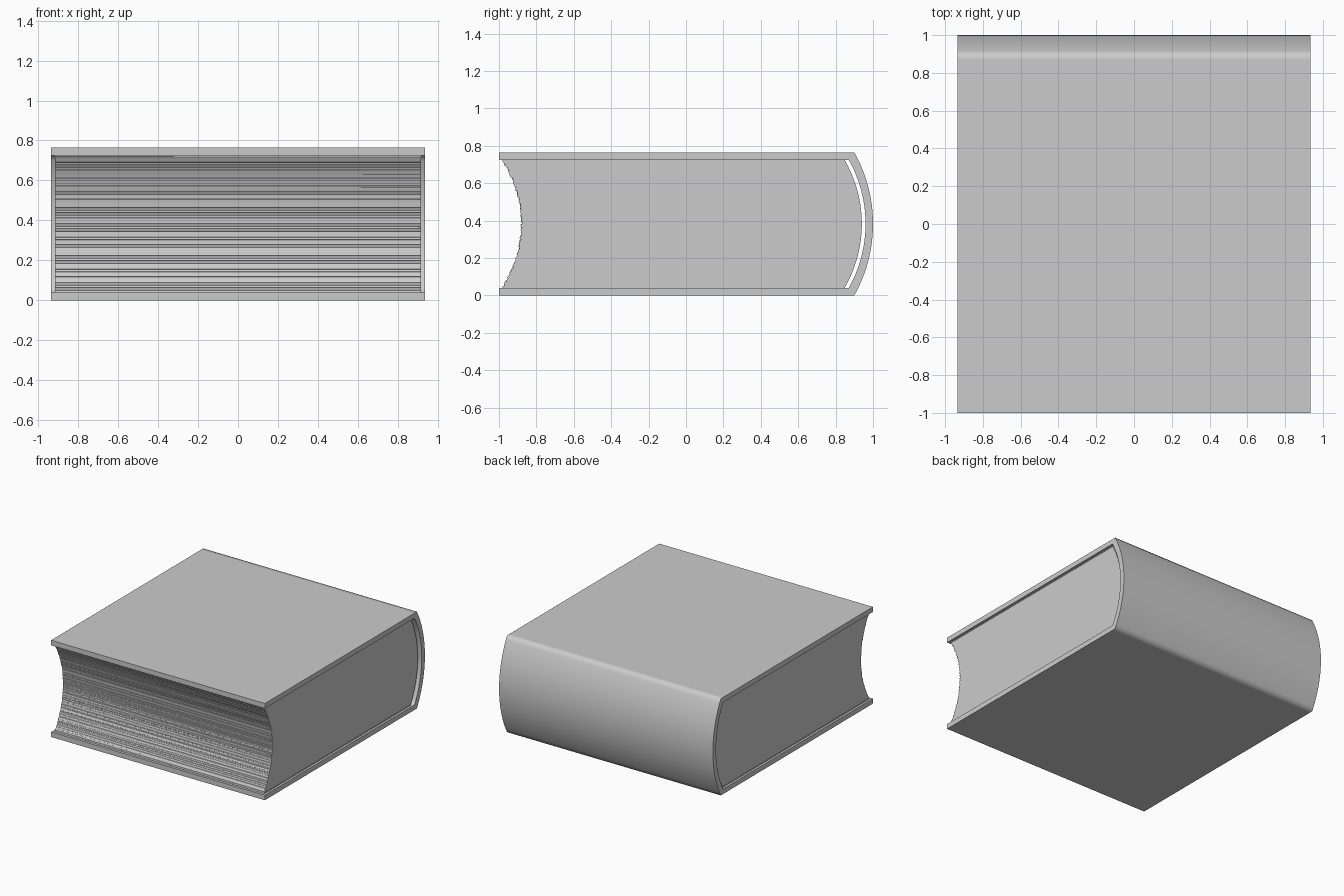
import bpy, bmesh, math, random

if "Cube" in bpy.data.objects:
    bpy.data.objects.remove(bpy.data.objects["Cube"])

random.seed(4)
H, MID = 0.765, 0.3825


def loft(name, left, right, half_width, angle):
    """Join two matching (y, z) outlines at x = -half_width and +half_width."""
    bm = bmesh.new()
    a = [bm.verts.new((-half_width, y, z)) for y, z in left]
    b = [bm.verts.new((half_width, y, z)) for y, z in right]
    n = len(a)
    for i in range(n):
        j = (i + 1) % n
        bm.faces.new((a[i], a[j], b[j], b[i]))
    bm.faces.new(a)
    bm.faces.new(b[::-1])
    bmesh.ops.recalc_face_normals(bm, faces=bm.faces[:])
    mesh = bpy.data.meshes.new(name)
    bm.to_mesh(mesh)
    bm.free()
    ob = bpy.data.objects.new(name, mesh)
    bpy.context.collection.objects.link(ob)
    bpy.ops.object.select_all(action='DESELECT')
    bpy.context.view_layer.objects.active = ob
    ob.select_set(True)
    bpy.ops.object.shade_smooth_by_angle(angle=math.radians(angle))
    return ob


def arc(y_end, sag, half, steps=24):
    """Circular arc bulging towards +y, from the bottom to the top."""
    r = (half * half + sag * sag) / (2 * sag)
    t = math.asin(half / r)
    pts = []
    for i in range(steps + 1):
        a = -t + 2 * t * i / steps
        pts.append((y_end + sag - r + r * math.cos(a), MID + r * math.sin(a)))
    return pts


# Hard cover: two boards joined by a rounded spine
outer = arc(0.90, 0.10, MID)
inner = arc(0.87, 0.09, MID - 0.04)
cover = ([(-1, 0), (0.87, 0)] + outer + [(0.87, H), (-1, H), (-1, H - 0.04), (0.84, H - 0.04)]
         + inner[::-1] + [(0.84, 0.04), (-1, 0.04)])
loft("cover", cover, cover, 0.935, 65)

# Page block: rounded back, hollow fore edge with uneven sheets
LAYERS, PAGE_HALF = 110, MID - 0.044


def fore_edge(offsets):
    pts = []
    for i, d in enumerate(offsets):
        for k in (i, i + 0.85):
            t = 1 - 2 * k / LAYERS
            pts.append((-0.98 + 0.10 * (1 - t * t) + d, MID + t * PAGE_HALF))
    return pts + [(-0.98, MID - PAGE_HALF)]


base = [random.uniform(-0.003, 0.003) for _ in range(LAYERS)]
other = [d + random.uniform(-0.003, 0.003) for d in base]
back = arc(0.85, 0.09, PAGE_HALF)
loft("pages", back + fore_edge(base), back + fore_edge(other), 0.915, 20)

# Endpapers holding the page block to the boards
for name, z in (("lower_endpaper", 0.039), ("upper_endpaper", H - 0.045)):
    sheet = [(-0.98, z), (0.85, z), (0.85, z + 0.006), (-0.98, z + 0.006)]
    loft(name, sheet, sheet, 0.918, 20)
